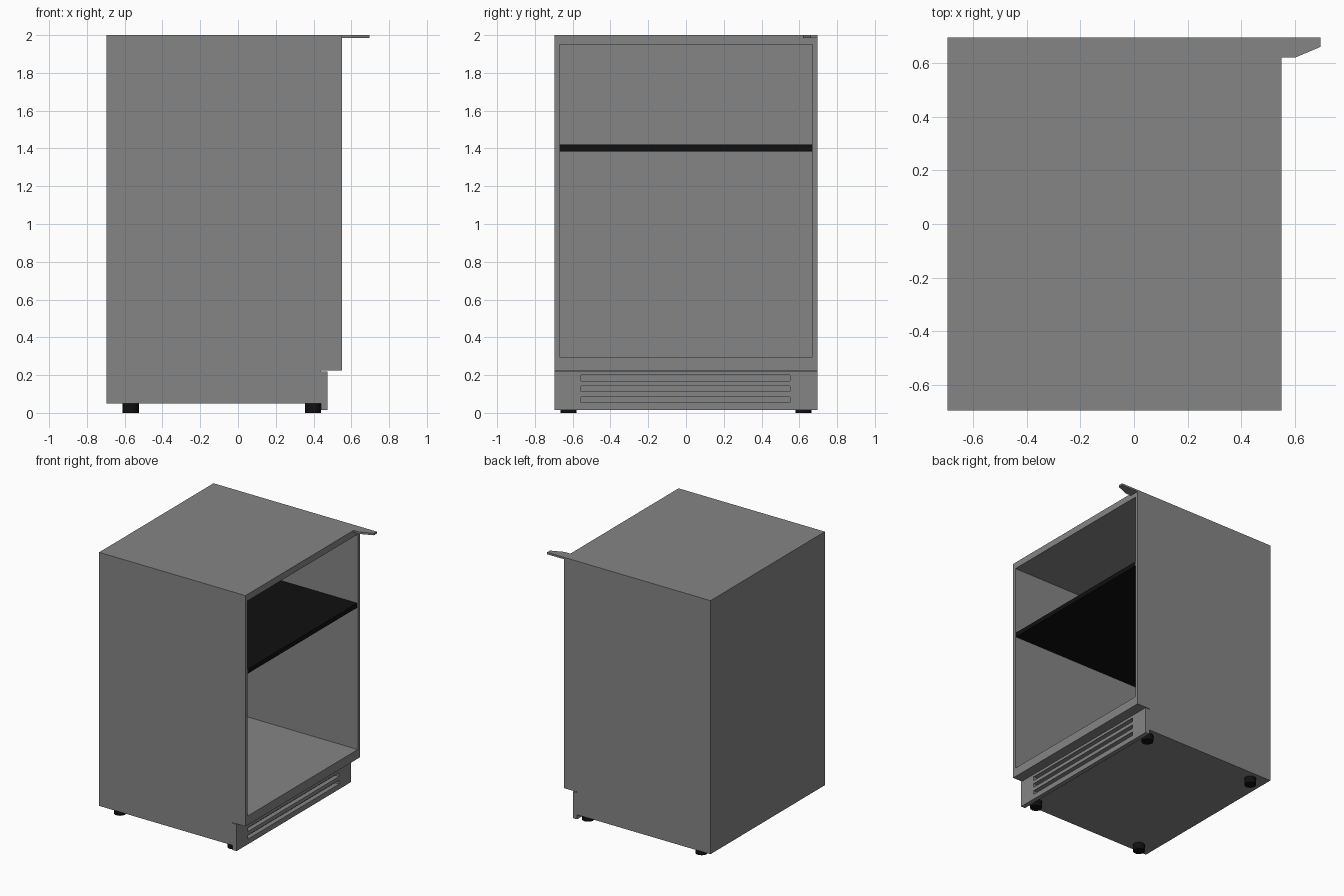
import bpy, bmesh

if "Cube" in bpy.data.objects:
    bpy.data.objects.remove(bpy.data.objects["Cube"])

def material(name, rgb):
    m = bpy.data.materials.new(name)
    m.diffuse_color = (*rgb, 1.0)
    m.use_nodes = True
    m.node_tree.nodes["Principled BSDF"].inputs["Base Color"].default_value = m.diffuse_color
    return m

GREY = material("steel grey", (0.235, 0.235, 0.238))
BLACK = material("black", (0.005, 0.005, 0.005))

def prism(name, points, axis, lo, hi, mat):
    """Extrude a 2D outline along y (points are x,z) or z (points are x,y)."""
    bm = bmesh.new()
    put = (lambda p, d: (p[0], d, p[1])) if axis == "y" else (lambda p, d: (p[0], p[1], d))
    face = bm.faces.new([bm.verts.new(put(p, lo)) for p in points])
    ext = bmesh.ops.extrude_face_region(bm, geom=[face])
    for v in ext["geom"]:
        if isinstance(v, bmesh.types.BMVert):
            v.co["xyz".index(axis)] = hi
    bmesh.ops.recalc_face_normals(bm, faces=bm.faces)
    me = bpy.data.meshes.new(name)
    bm.to_mesh(me)
    bm.free()
    me.materials.append(mat)
    ob = bpy.data.objects.new(name, me)
    bpy.context.collection.objects.link(ob)
    return ob

def box(name, x, y, z, mat):
    return prism(name, [(x[0], y[0]), (x[1], y[0]), (x[1], y[1]), (x[0], y[1])], "z", *z, mat)

def cut(target, cutter):
    """Subtract the cutter, apply the result and drop the cutter."""
    mod = target.modifiers.new("cut", "BOOLEAN")
    mod.operation, mod.solver, mod.object = "DIFFERENCE", "EXACT", cutter
    cutter.hide_render = True
    bpy.context.view_layer.objects.active = target
    bpy.ops.object.modifier_apply(modifier=mod.name)
    bpy.data.objects.remove(cutter)

# Cabinet shell with a stepped toe space and an open compartment facing +x
W = 0.695
cabinet = prism("cabinet", [(-W, 0.05), (0.44, 0.05), (0.44, 0.225), (0.55, 0.225),
                            (0.55, 2.0), (-W, 2.0)], "y", -W, W, GREY)
cut(cabinet, box("compartment_cutter", (-0.65, 0.7), (-0.67, 0.67), (0.295, 1.95), GREY))

# Shelf
box("shelf", (-0.65, 0.545), (-0.67, 0.67), (1.385, 1.42), BLACK)

# Kick plate with three vent slots
kick = box("kick_plate", (0.44, 0.475), (-W, W), (0.015, 0.22), GREY)
for z in (0.055, 0.113, 0.17):
    cut(kick, box("slot_cutter", (0.40, 0.60), (-0.555, 0.55), (z, z + 0.03), GREY))

# Hinge tab at the top corner
prism("hinge_tab", [(0.55, 0.62), (0.60, 0.62), (W, 0.66), (W, W), (0.55, W)],
      "z", 1.985, 2.0, GREY)

# Feet
for x, xn in ((-0.568, "back"), (0.397, "front")):
    for y, yn in ((-0.622, "left"), (0.622, "right")):
        bpy.ops.mesh.primitive_cylinder_add(vertices=24, radius=0.043, depth=0.05,
                                            location=(x, y, 0.025))
        foot = bpy.context.object
        foot.name = f"foot_{xn}_{yn}"
        foot.data.materials.append(BLACK)
        bpy.ops.object.shade_smooth_by_angle()
